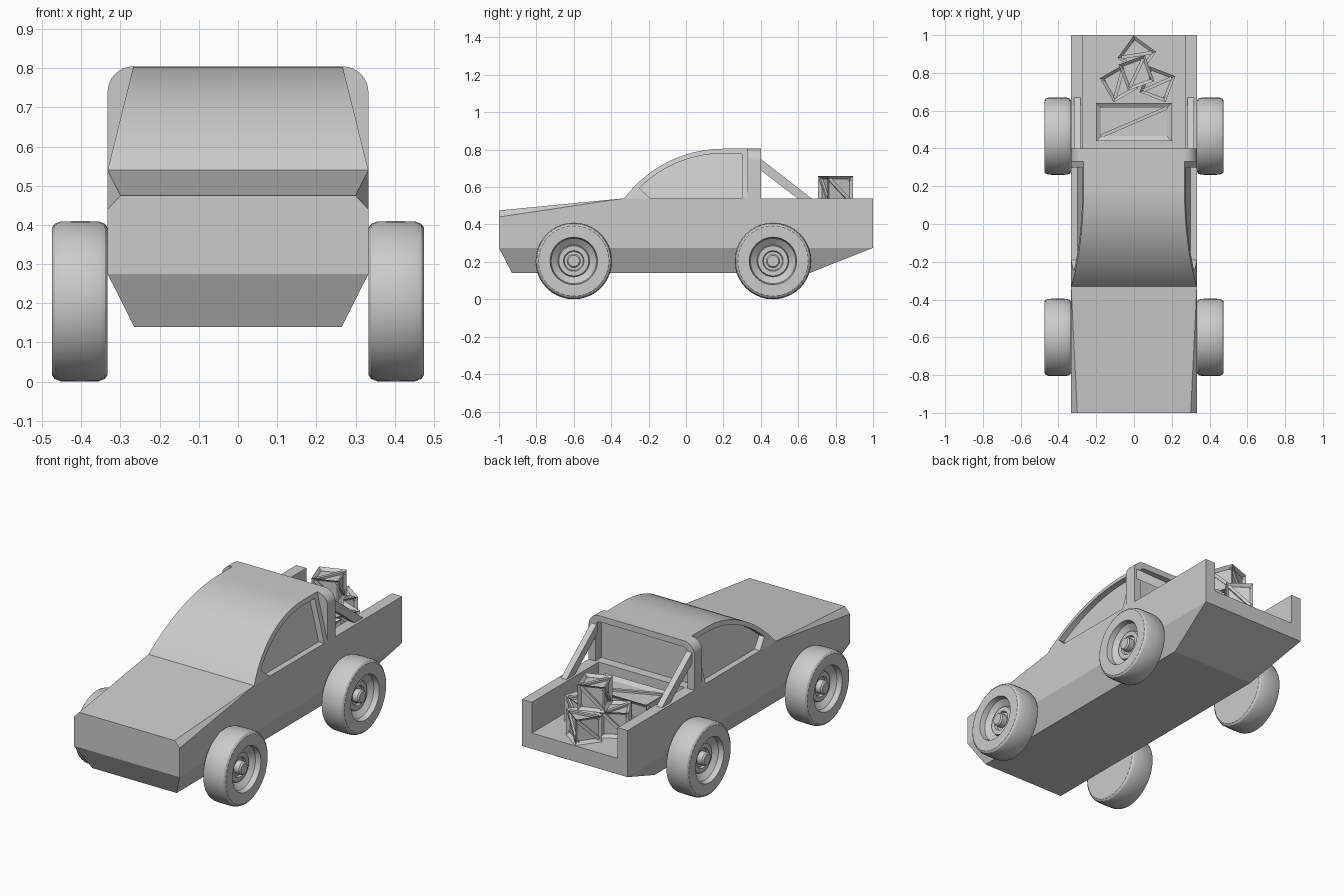
import bpy, bmesh, math
from mathutils import Vector, Matrix

if "Cube" in bpy.data.objects:
    bpy.data.objects.remove(bpy.data.objects["Cube"])

GREY = (0.6, 0.6, 0.6, 1)
mat = bpy.data.materials.new("plain_grey")
mat.use_nodes = True
mat.diffuse_color = GREY
mat.node_tree.nodes["Principled BSDF"].inputs["Base Color"].default_value = GREY


def finish(bm, name):
    bmesh.ops.recalc_face_normals(bm, faces=bm.faces)
    mesh = bpy.data.meshes.new(name)
    bm.to_mesh(mesh)
    bm.free()
    mesh.materials.append(mat)
    obj = bpy.data.objects.new(name, mesh)
    bpy.context.collection.objects.link(obj)
    return obj


def add_hull(bm, points):
    verts = [bm.verts.new(p) for p in points]
    bmesh.ops.convex_hull(bm, input=verts)


def hull(name, points):
    bm = bmesh.new()
    add_hull(bm, points)
    bmesh.ops.dissolve_limit(bm, angle_limit=0.01, verts=bm.verts, edges=bm.edges)
    return finish(bm, name)


def box_points(x0, x1, y0, y1, z0, z1):
    return [(x, y, z) for x in (x0, x1) for y in (y0, y1) for z in (z0, z1)]


def activate(obj):
    bpy.ops.object.select_all(action='DESELECT')
    obj.select_set(True)
    bpy.context.view_layer.objects.active = obj


def cut(obj, cutter):
    cutter.hide_render = True
    mod = obj.modifiers.new("cut", 'BOOLEAN')
    mod.operation = 'DIFFERENCE'
    mod.solver = 'EXACT'
    mod.object = cutter
    activate(obj)
    bpy.ops.object.modifier_apply(modifier=mod.name)
    bpy.data.objects.remove(cutter)


def smooth(obj):
    activate(obj)
    bpy.ops.object.shade_smooth_by_angle(angle=math.radians(30))


W, BELT, ROOF, FLOOR = 0.333, 0.54, 0.805, 0.365
SIDES = (("left", 1), ("right", -1))

# Lower body: tapered hull with chamfered hood edges, then the open cargo bed
half = [(W, -1, 0.275), (W, -1, 0.44), (0.30, -1, 0.475), (W, -0.33, BELT),
        (W, 1, BELT), (W, 1, 0.275), (0.265, -0.93, 0.14), (0.265, 0.66, 0.14)]
body = hull("body", [(s * x, y, z) for s in (1, -1) for x, y, z in half])
cut(body, hull("bed_cutter", box_points(-0.27, 0.27, 0.4, 1.1, FLOOR, 0.7)))


# Cabin: curved windshield and roof with sides leaning inwards
def half_width(z):
    return W - 0.066 * (z - BELT) / (ROOF - BELT)


def arc(radius, start, steps=18):
    """Windshield arc in the side plane, ending level with the roof."""
    for i in range(steps + 1):
        a = start * (1 - i / steps)
        yield 0.2 - radius * math.sin(a), 0.1425 + radius * math.cos(a)


side = list(arc(0.6625, math.radians(53.13))) + [(0.335, ROOF), (0.335, BELT)]
cabin = hull("cabin", [(s * half_width(z), y, z) for s in (1, -1) for y, z in side])

# Recessed side windows
window = list(arc(0.637, math.radians(44.9))) + [(0.3, 0.78), (0.3, 0.53), (-0.18, 0.53)]
for label, s in SIDES:
    pts = [(s * (half_width(z) - 0.035), y, z) for y, z in window]
    pts += [(s * 0.5, y, z) for y, z in window]
    cut(cabin, hull(label + "_window_cutter", pts))
smooth(cabin)


# Rear hoop with rounded shoulders and a recessed rear window
def hoop_points(w, top, bottom, r, y0, y1):
    outline = [(w, bottom)]
    for i in range(9):
        a = math.radians(90) * i / 8
        outline.append((w - r + r * math.cos(a), top - r + r * math.sin(a)))
    return [(s * x, y, z) for s in (1, -1) for y in (y0, y1) for x, z in outline]


hoop = hull("rear_hoop", hoop_points(W, ROOF, BELT, 0.066, 0.33, 0.4))
cut(hoop, hull("rear_window_cutter", hoop_points(0.29, 0.77, 0.53, 0.03, 0.345, 0.5)))
smooth(hoop)

# Slanted braces from the hoop to the bed walls
brace = [(0.39, 0.758), (0.67, BELT), (0.595, BELT), (0.39, 0.697)]
for label, s in SIDES:
    hull(label + "_brace", [(s * x, y, z) for x in (0.283, 0.318) for y, z in brace])


# Wheels: one lathed profile of radius and sideways offset
PROFILE = [(0, 0.333), (0.188, 0.333), (0.198, 0.34), (0.204, 0.355), (0.205, 0.4),
           (0.204, 0.453), (0.198, 0.468), (0.188, 0.475), (0.127, 0.475),
           (0.121, 0.445), (0.085, 0.415), (0.08, 0.432), (0.055, 0.432), (0.05, 0.42),
           (0.037, 0.42), (0.037, 0.452), (0.03, 0.46), (0, 0.46)]


def wheel(name, s, y):
    bm = bmesh.new()
    verts = [bm.verts.new((s * x, 0, r)) for r, x in PROFILE]
    edges = [bm.edges.new(pair) for pair in zip(verts, verts[1:])]
    bmesh.ops.spin(bm, geom=verts + edges, cent=(0, 0, 0), axis=(1, 0, 0),
                   angle=math.tau, steps=40, use_duplicate=False)
    bmesh.ops.remove_doubles(bm, verts=bm.verts, dist=0.0001)
    obj = finish(bm, name)
    obj.location = (0, y, 0.205)
    smooth(obj)


for label, s in SIDES:
    wheel("front_" + label + "_wheel", s, -0.6)
    wheel("rear_" + label + "_wheel", s, 0.465)


# Crates: framed boxes with a diagonal slat on every face
def crate(name, x, y, z, size, turn=0, rim=0.022):
    bm = bmesh.new()
    bmesh.ops.create_cube(bm, size=1)
    bmesh.ops.scale(bm, vec=size, verts=bm.verts)
    panels = list(bm.faces)
    bmesh.ops.inset_individual(bm, faces=panels, thickness=rim, depth=-0.016)
    slats = []
    for f in panels:
        a, b, n = f.verts[0].co.copy(), f.verts[2].co.copy(), f.normal.copy()
        across = n.cross(b - a).normalized() * 0.009
        slats.append([p + across * k + n * h for p in (a, b)
                      for k in (1, -1) for h in (-0.003, 0.011)])
    for pts in slats:
        add_hull(bm, pts)
    obj = finish(bm, name)
    obj.matrix_world = (Matrix.Translation(Vector((x, y, z + size[2] / 2)))
                        @ Matrix.Rotation(math.radians(turn), 4, 'Z'))


C = 0.147
crate("long_crate", 0, 0.54, FLOOR, (0.4, 0.2, C), rim=0.035)
crate("rear_crate", 0.015, 0.895, FLOOR, (C, C, C), -36)
crate("right_crate", -0.08, 0.745, FLOOR, (C, C, C), 30)
crate("left_crate", 0.124, 0.74, FLOOR, (C, C, C), -21)
crate("top_crate", 0.013, 0.80, FLOOR + C, (C, C, C), 20)
